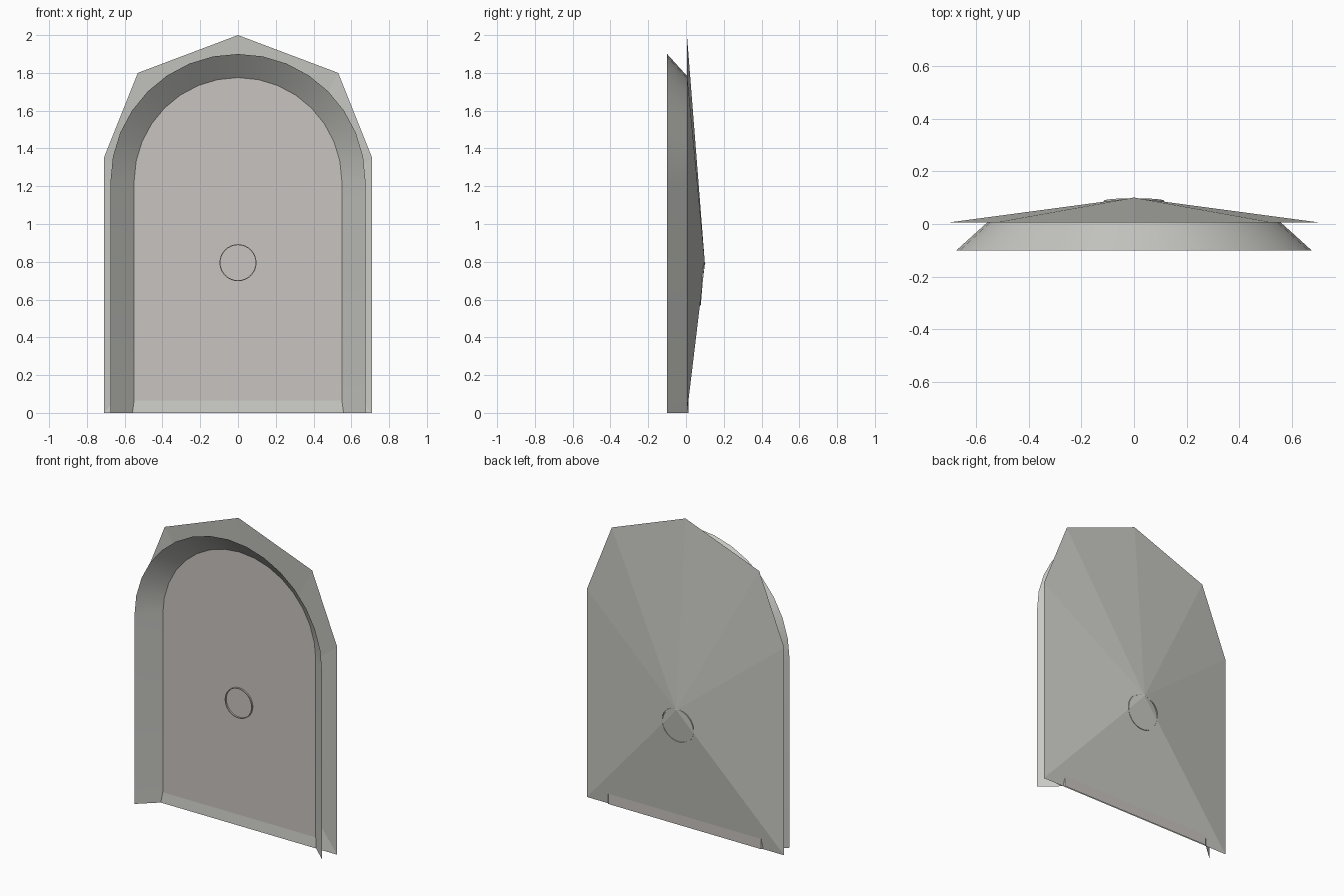
import bpy, bmesh, math
from mathutils import Matrix

cube = bpy.data.objects.get("Cube")
if cube:
    bpy.data.objects.remove(cube, do_unlink=True)


def material(name, rgb):
    m = bpy.data.materials.new(name)
    m.use_nodes = True
    m.diffuse_color = (*rgb, 1)
    m.node_tree.nodes["Principled BSDF"].inputs["Base Color"].default_value = (*rgb, 1)
    return m


GREY = material("stone grey", (0.58, 0.58, 0.55))
WARM = material("warm grey", (0.58, 0.55, 0.525))


def finish(name, bm, mat, smooth=False):
    mesh = bpy.data.meshes.new(name)
    bm.to_mesh(mesh)
    bm.free()
    mesh.materials.append(mat)
    ob = bpy.data.objects.new(name, mesh)
    bpy.context.collection.objects.link(ob)
    if smooth:
        bpy.ops.object.select_all(action="DESELECT")
        ob.select_set(True)
        bpy.context.view_layer.objects.active = ob
        bpy.ops.object.shade_smooth_by_angle(angle=math.radians(35))
    return ob


def arch(radius, y, spring=1.225, steps=16):
    """Round-headed outline from the right foot over to the left foot."""
    pts = [(radius, y, 0)]
    for i in range(steps + 1):
        a = math.pi * i / steps
        pts.append((radius * math.cos(a), y, spring + radius * math.sin(a)))
    return pts + [(-radius, y, 0)]


def sheet_between(bm, a, b, closed=False):
    va, vb = [bm.verts.new(p) for p in a], [bm.verts.new(p) for p in b]
    n = len(va)
    for i in range(n if closed else n - 1):
        j = (i + 1) % n
        bm.faces.new((va[i], va[j], vb[j], vb[i]))


# Faceted back shell, open at the front
half = [(0.71, 0), (0.71, 1.35), (0.53, 1.8)]
outline = half + [(0, 2)] + [(-x, z) for x, z in reversed(half)]
bm = bmesh.new()
rim = [bm.verts.new((x, 0.005, z)) for x, z in outline]
apex = bm.verts.new((0, 0.1, 0.79))
for i in range(len(rim)):
    bm.faces.new((rim[i], apex, rim[(i + 1) % len(rim)]))
bmesh.ops.recalc_face_normals(bm, faces=bm.faces)
finish("back_shell", bm, GREY)

# Splayed arch surround
bm = bmesh.new()
sheet_between(bm, arch(0.675, -0.1), arch(0.55, 0.013))
finish("arch_surround", bm, GREY, True)

# Flat arched panel
bm = bmesh.new()
bm.faces.new([bm.verts.new(p) for p in reversed(arch(0.55, 0.013))])
bmesh.ops.recalc_face_normals(bm, faces=bm.faces)
finish("arched_panel", bm, WARM)


def ring(name, radius, thickness, depth, matrix):
    """Thin square-section ring around the y axis."""
    def circle(r, y):
        return [(r * math.cos(math.tau * i / 32), y, r * math.sin(math.tau * i / 32))
                for i in range(32)]
    bm = bmesh.new()
    inner = radius - thickness
    loops = [circle(radius, depth), circle(radius, 0), circle(inner, 0), circle(inner, depth)]
    for i in range(4):
        sheet_between(bm, loops[i], loops[(i + 1) % 4], True)
    bmesh.ops.remove_doubles(bm, verts=bm.verts, dist=1e-5)
    bmesh.ops.recalc_face_normals(bm, faces=bm.faces)
    bm.transform(matrix)
    finish(name, bm, GREY, True)


# Ring on the panel, and the tilted ring that breaks through the back
ring("front_ring", 0.098, 0.005, 0.012, Matrix.Translation((0, 0.003, 0.795)))
ring("back_ring", 0.115, 0.006, 0.012,
     Matrix.Translation((0, 0.076, 0.685)) @ Matrix.Rotation(math.radians(-5), 4, "X"))

# Small pin at the peak of the back
bm = bmesh.new()
bmesh.ops.create_uvsphere(bm, u_segments=12, v_segments=8, radius=0.012)
bm.transform(Matrix.Translation((0, 0.09, 0.79)))
finish("peak_pin", bm, GREY, True)
